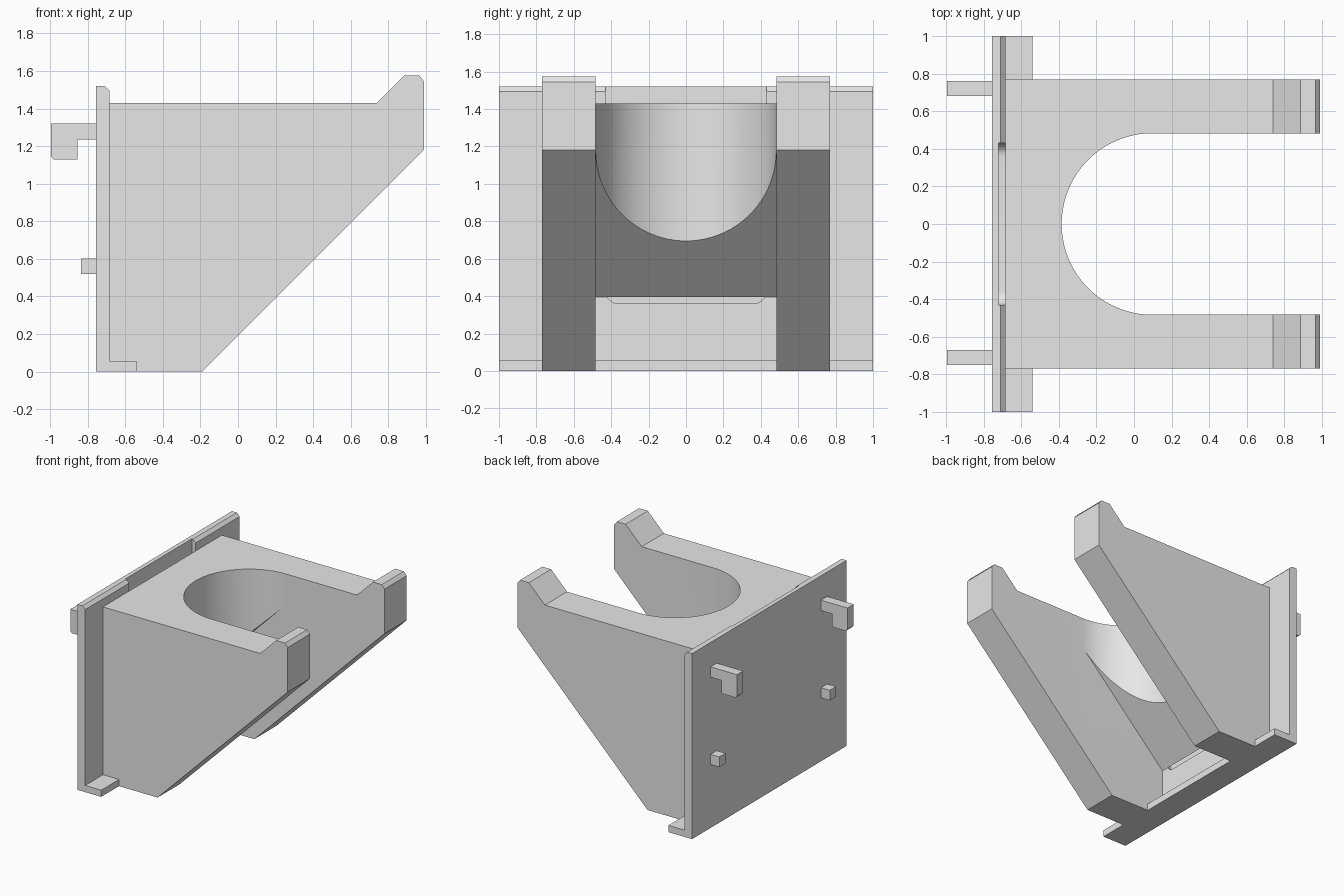
import bpy, bmesh, math
from mathutils import Vector

cube = bpy.data.objects.get("Cube")
if cube:
    bpy.data.objects.remove(cube, do_unlink=True)

grey = bpy.data.materials.new("plain grey")
grey.use_nodes = True
COLOUR = (0.8, 0.8, 0.8, 1)
grey.diffuse_color = COLOUR
grey.node_tree.nodes["Principled BSDF"].inputs["Base Color"].default_value = COLOUR


def prism(name, profile, axis, low, high):
    """Extrude a 2D profile along an axis; the profile lies in the other two axes."""
    place = {"x": lambda p, t: (t, p[0], p[1]),
             "y": lambda p, t: (p[0], t, p[1]),
             "z": lambda p, t: (p[0], p[1], t)}[axis]
    bm = bmesh.new()
    face = bm.faces.new([bm.verts.new(place(p, low)) for p in profile])
    new = bmesh.ops.extrude_face_region(bm, geom=[face])["geom"]
    shift = Vector(place((0, 0), high - low))
    bmesh.ops.translate(bm, vec=shift, verts=[v for v in new if isinstance(v, bmesh.types.BMVert)])
    bmesh.ops.recalc_face_normals(bm, faces=bm.faces)
    mesh = bpy.data.meshes.new(name)
    bm.to_mesh(mesh)
    bm.free()
    mesh.materials.append(grey)
    obj = bpy.data.objects.new(name, mesh)
    bpy.context.collection.objects.link(obj)
    return obj


def rect(a0, a1, b0, b1):
    return [(a0, b0), (a1, b0), (a1, b1), (a0, b1)]


def arc(cx, cy, r, start, end, steps):
    angles = [math.radians(start + (end - start) * i / steps) for i in range(steps + 1)]
    return [(cx + r * math.cos(a), cy + r * math.sin(a)) for a in angles]


def combine(target, other, operation):
    """Apply a boolean and remove the second object."""
    mod = target.modifiers.new(operation.lower(), "BOOLEAN")
    mod.operation, mod.solver, mod.object = operation, "EXACT", other
    bpy.context.view_layer.objects.active = target
    bpy.ops.object.modifier_apply(modifier=mod.name)
    bpy.data.objects.remove(other, do_unlink=True)


BACK, FRONT = -0.755, -0.685    # faces of the mounting plate
INNER, OUTER = 0.483, 0.77      # sides of the arms

# Solid bracket with raised tips and a sloping underside
bracket = prism("cradle_bracket", [
    (FRONT - 0.03, 0), (-0.19, 0), (0.99, 1.18), (0.99, 1.545), (0.965, 1.575),
    (0.885, 1.575), (0.74, 1.43), (FRONT - 0.03, 1.43)], "y", -OUTER, OUTER)

# Open channel under the web, between the arms
channel = prism("channel_cutter", [
    (FRONT, -0.2), (1.3, -0.2), (1.3, 2.38), (FRONT, 0.395)], "y", -INNER, INNER)
combine(bracket, channel, "DIFFERENCE")

# Round-ended opening from above
opening = prism("opening_cutter", arc(0.098, 0, INNER, 90, 270, 48)
                + [(1.3, -INNER), (1.3, INNER)], "z", -0.3, 2)
combine(bracket, opening, "DIFFERENCE")

# Mounting plate with chamfered top edge, and foot lip
plate = prism("mounting_plate", [
    (BACK, 0), (-0.54, 0), (-0.54, 0.055), (FRONT, 0.055),
    (FRONT, 1.495), (-0.71, 1.52), (BACK, 1.52)], "y", -1, 1)
combine(bracket, plate, "UNION")

# Thin card slot between plate and web, with rounded lower corners
slot = prism("slot_cutter", arc(-0.36, 0.43, 0.07, 180, 270, 10)
             + arc(0.36, 0.43, 0.07, 270, 360, 10)
             + [(0.43, 1.7), (-0.43, 1.7)], "x", -0.72, FRONT)
combine(bracket, slot, "DIFFERENCE")

# Smooth only the curved walls
bpy.ops.object.select_all(action="DESELECT")
bracket.select_set(True)
bpy.context.view_layer.objects.active = bracket
bpy.ops.object.shade_smooth_by_angle(angle=math.radians(25))

# Hooks and locating pegs on the back
for side, y in (("left", 0.68), ("right", -0.75)):
    prism("hook_" + side, [
        (BACK, 1.32), (BACK, 1.235), (-0.855, 1.235), (-0.855, 1.128), (-0.98, 1.128),
        (-0.995, 1.143), (-0.995, 1.32)], "y", y, y + 0.08)
    prism("peg_" + side, rect(-0.835, BACK, 0.52, 0.603), "y", y, y + 0.08)
